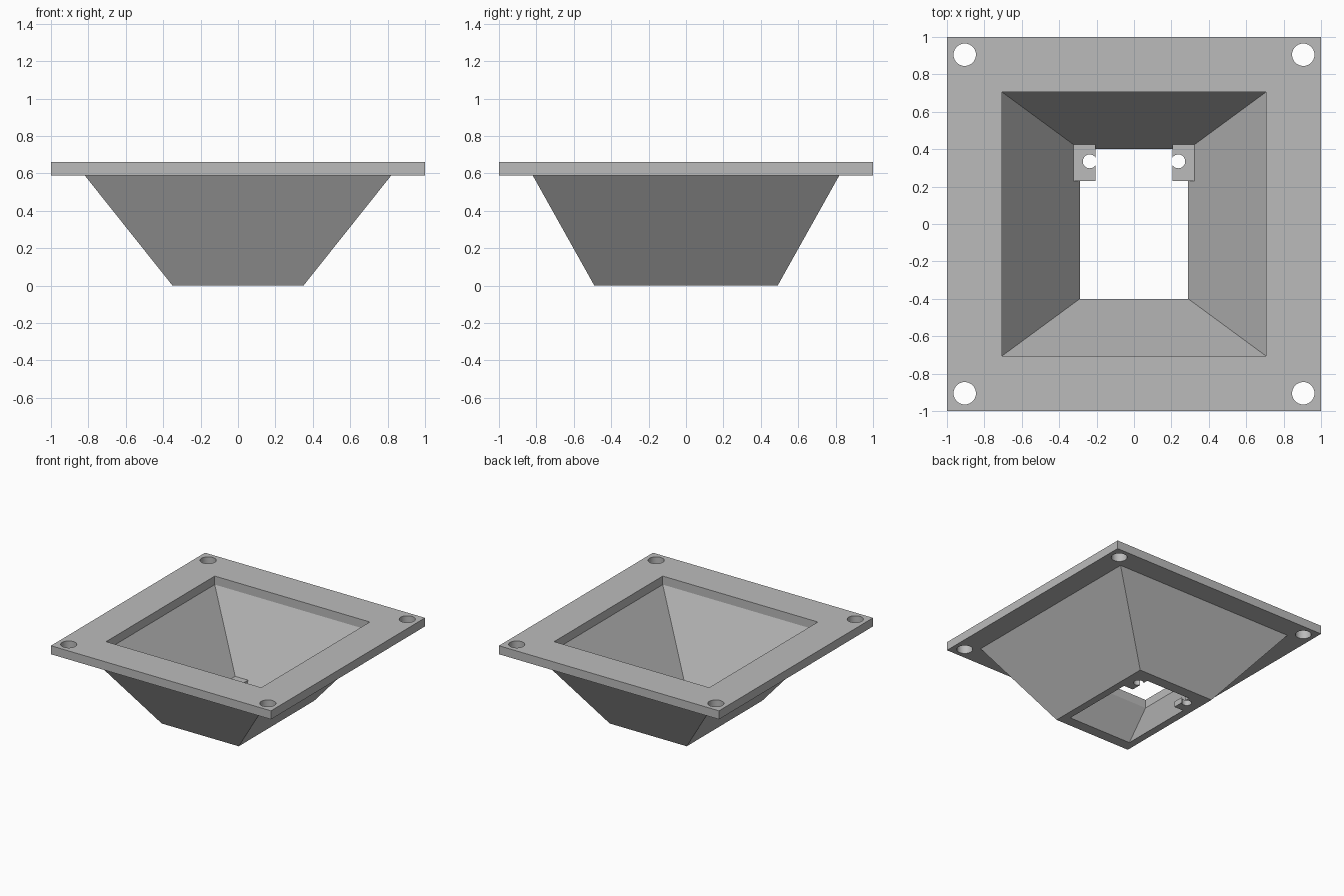
import bpy
import bmesh
from mathutils import Matrix

cube = bpy.data.objects.get("Cube")
if cube:
    bpy.data.objects.remove(cube, do_unlink=True)

# Single grey material
grey = bpy.data.materials.new("grey plastic")
grey.use_nodes = True
colour = (0.5, 0.5, 0.5, 1)
grey.diffuse_color = colour
grey.node_tree.nodes["Principled BSDF"].inputs["Base Color"].default_value = colour

RIM_Z, TOP_Z, TAB_Z = 0.59, 0.66, 0.046
IN_X, IN_Y, IN_TOP = 0.29, 0.40, 0.705


def add_object(name, bm):
    bmesh.ops.recalc_face_normals(bm, faces=bm.faces)
    mesh = bpy.data.meshes.new(name)
    bm.to_mesh(mesh)
    bm.free()
    mesh.materials.append(grey)
    obj = bpy.data.objects.new(name, mesh)
    bpy.context.collection.objects.link(obj)
    return obj


def rect(bm, x0, x1, y0, y1, z):
    return [bm.verts.new(p) for p in
            ((x0, y0, z), (x1, y0, z), (x1, y1, z), (x0, y1, z))]


def bridge(bm, a, b):
    for i in range(4):
        j = (i + 1) % 4
        bm.faces.new((a[i], a[j], b[j], b[i]))


def drill(obj, points, radius):
    """Cut vertical round holes through an object."""
    bm = bmesh.new()
    for x, y in points:
        bmesh.ops.create_cone(bm, cap_ends=True, segments=48, radius1=radius,
                              radius2=radius, depth=3,
                              matrix=Matrix.Translation((x, y, 0)))
    cutter = add_object("hole_cutter", bm)
    cutter.hide_render = True
    mod = obj.modifiers.new("holes", "BOOLEAN")
    mod.operation = "DIFFERENCE"
    mod.solver = "EXACT"
    mod.object = cutter
    bpy.context.view_layer.objects.active = obj
    bpy.ops.object.modifier_apply(modifier=mod.name)
    bpy.data.objects.remove(cutter, do_unlink=True)
    # Smooth hole walls, crisp edges
    bpy.ops.object.select_all(action="DESELECT")
    obj.select_set(True)
    bpy.ops.object.shade_smooth_by_angle(angle=0.4)


# Funnel and flange: one closed loop of rectangular rings
sections = [(0.35, 0.49, 0), (0.82, 0.82, RIM_Z), (1, 1, RIM_Z), (1, 1, TOP_Z),
            (IN_TOP, IN_TOP, TOP_Z), (IN_TOP, IN_TOP, RIM_Z), (IN_X, IN_Y, 0)]
bm = bmesh.new()
rings = [rect(bm, -x, x, -y, y, z) for x, y, z in sections]
for i, ring in enumerate(rings):
    bridge(bm, ring, rings[(i + 1) % len(rings)])
body = add_object("funnel_and_flange", bm)
drill(body, [(x, y) for x in (-0.905, 0.905) for y in (-0.905, 0.905)], 0.06)

# Mounting tabs in the two back corners, tapered to meet the sloping walls
t = TAB_Z / RIM_Z
top_x = IN_X + (IN_TOP - IN_X) * t
top_y = IN_Y + (IN_TOP - IN_Y) * t
for name, s in (("left_tab", 1), ("right_tab", -1)):
    bm = bmesh.new()
    low = rect(bm, s * 0.205, s * IN_X, 0.23, IN_Y, 0)
    high = rect(bm, s * 0.205, s * top_x, 0.23, top_y, TAB_Z)
    bridge(bm, low, high)
    bm.faces.new(low)
    bm.faces.new(high)
    tab = add_object(name, bm)
    drill(tab, [(s * 0.237, 0.335)], 0.037)
